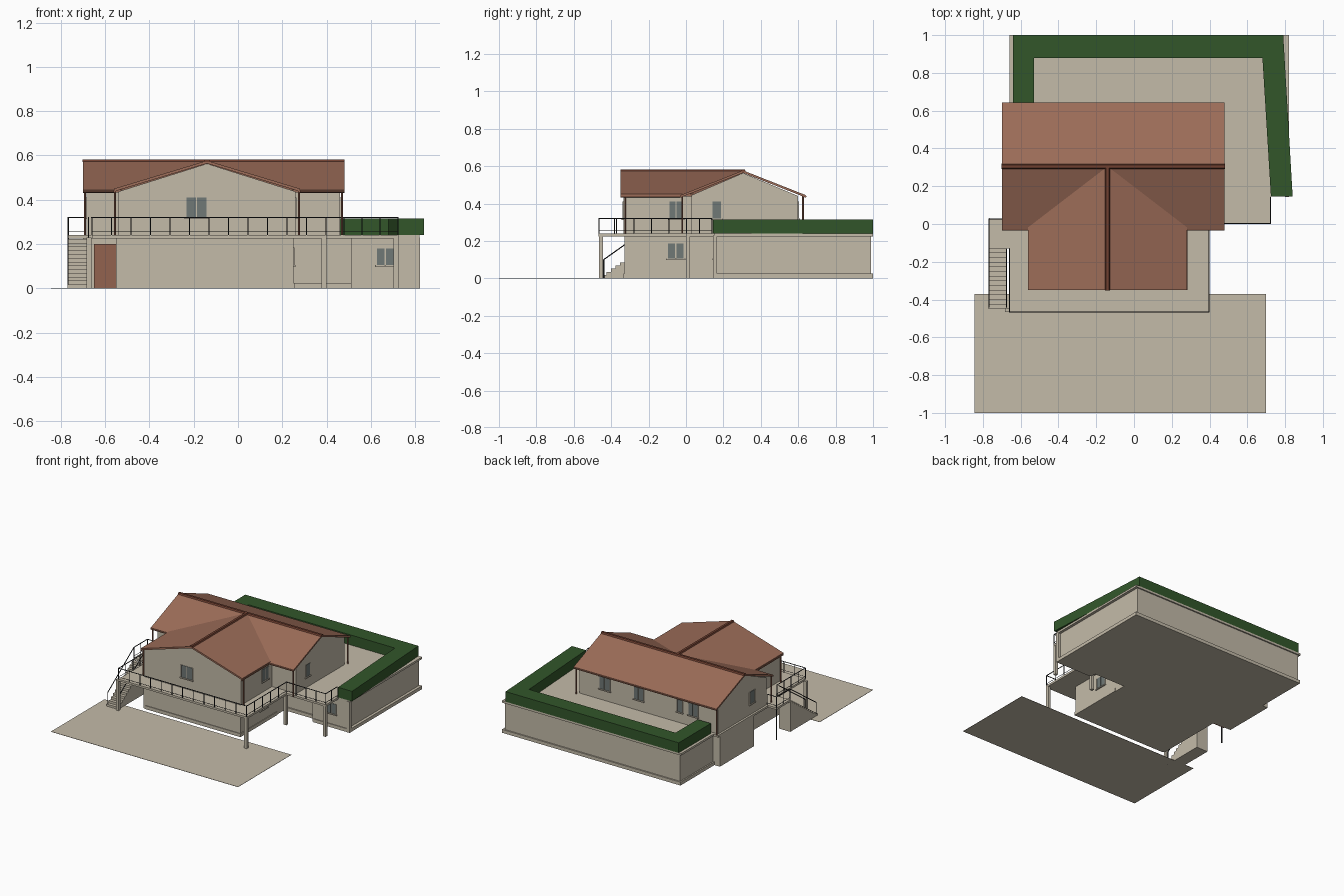
import bpy, bmesh, math
from mathutils import Vector, Matrix

if "Cube" in bpy.data.objects:
    bpy.data.objects.remove(bpy.data.objects["Cube"])

def srgb(r, g, b):
    return [((c / 255 + 0.055) / 1.055) ** 2.4 if c > 10 else c / 3294 for c in (r, g, b)] + [1]

def material(name, rgb):
    m = bpy.data.materials.new(name)
    m.diffuse_color = srgb(*rgb)
    m.use_nodes = True
    m.node_tree.nodes["Principled BSDF"].inputs["Base Color"].default_value = m.diffuse_color
    return m

PLASTER = material("beige plaster", (196, 187, 169))
TILE = material("terracotta tile", (156, 108, 88))
RIDGE = material("dark ridge tile", (112, 64, 48))
HEDGE = material("hedge green", (50, 86, 42))
GLASS = material("window grey", (112, 120, 118))
IRON = material("black iron", (38, 40, 42))
WOOD = material("brown wood", (146, 98, 78))

AXES = {
    'z': lambda a, b, c: (a, b, c),      # profile in x,y
    'x': lambda a, b, c: (c, a, b),      # profile in y,z
    'y': lambda a, b, c: (a, c, b),      # profile in x,z
}

def prism(name, pts, lo, hi, mat, axis='z'):
    """Extrude a flat outline from lo to hi along an axis."""
    bm = bmesh.new()
    f = bm.faces.new([bm.verts.new(AXES[axis](a, b, lo)) for a, b in pts])
    ext = bmesh.ops.extrude_face_region(bm, geom=[f])
    move = Vector(AXES[axis](0, 0, hi - lo))
    bmesh.ops.translate(bm, vec=move, verts=[v for v in ext['geom'] if isinstance(v, bmesh.types.BMVert)])
    bmesh.ops.recalc_face_normals(bm, faces=bm.faces)
    me = bpy.data.meshes.new(name)
    bm.to_mesh(me)
    bm.free()
    me.materials.append(mat)
    ob = bpy.data.objects.new(name, me)
    bpy.context.collection.objects.link(ob)
    return ob

def box(name, x0, x1, y0, y1, z0, z1, mat):
    return prism(name, [(x0, y0), (x1, y0), (x1, y1), (x0, y1)], z0, z1, mat)

def bar(name, p, q, r, mat, sides=6):
    """Thin round bar between two points."""
    p, q = Vector(p), Vector(q)
    bm = bmesh.new()
    bmesh.ops.create_cone(bm, cap_ends=True, segments=sides, radius1=r, radius2=r, depth=(q - p).length)
    rot = (q - p).to_track_quat('Z', 'Y').to_matrix().to_4x4()
    bm.transform(Matrix.Translation((p + q) / 2) @ rot)
    me = bpy.data.meshes.new(name)
    bm.to_mesh(me)
    bm.free()
    me.materials.append(mat)
    ob = bpy.data.objects.new(name, me)
    bpy.context.collection.objects.link(ob)

def window(name, axis, wall, side, a0, a1, z0, z1, panes=2):
    """Panes with a narrow plaster surround on a wall facing along axis x or y."""
    def plate(n, u0, u1, w0, w1, t, mat):
        prism(n, [(u0, w0), (u1, w0), (u1, w1), (u0, w1)], wall - side * 0.002, wall + side * t, mat, axis)
    w = (a1 - a0) / panes
    for i in range(panes):
        plate(name + "_pane", a0 + i * w + 0.003, a0 + (i + 1) * w - 0.003, z0, z1, 0.003, GLASS)
    for u in (a0, a1):
        plate(name + "_jamb", u - 0.003, u + 0.003, z0, z1, 0.005, PLASTER)
    plate(name + "_sill", a0 - 0.006, a1 + 0.006, z0 - 0.008, z0, 0.009, PLASTER)

# forecourt sheet
box("forecourt", -0.845, 0.70, -1, -0.37, 0, 0.002, PLASTER)

# ground floor
FLOOR, UNDER = 0.24, 0.225
ground = [(-0.55, -0.33), (0.25, -0.33), (0.25, 0.2), (0.51, 0.2), (0.51, 0.15), (0.80, 0.15),
          (0.80, 0.99), (-0.645, 0.99), (-0.645, 0.6), (-0.70, 0.6), (-0.70, 0.2), (-0.55, 0.2)]
prism("ground_floor_walls", ground, 0, UNDER, PLASTER)
base = [(0.25, 0.19), (0.52, 0.19), (0.52, 0.145), (0.82, 0.145), (0.82, 1), (-0.655, 1), (-0.655, 0.6), (0.25, 0.6)]
prism("retaining_wall_plinth", base, 0, 0.025, PLASTER)
box("front_plinth", -0.535, 0.255, -0.335, 0.1, 0, 0.025, PLASTER)
slab = [(-0.66, -0.468), (0.40, -0.468), (0.40, 0), (0.725, 0), (0.725, 0.15), (0.82, 0.15), (0.82, 1),
        (-0.66, 1), (-0.66, 0.62), (-0.70, 0.62), (-0.70, 0.03), (-0.77, 0.03), (-0.77, -0.13), (-0.66, -0.13)]
prism("terrace_slab", slab, UNDER, FLOOR, PLASTER)
box("entrance_door", -0.65, -0.55, 0.192, 0.201, 0, 0.2, WOOD)
window("ground_front_window", 'y', 0.15, -1, 0.625, 0.705, 0.105, 0.18)
window("ground_side_window", 'x', 0.25, 1, -0.1, -0.01, 0.105, 0.185)

# terrace columns
for x, y in [(-0.672, -0.455), (0.388, -0.455), (0.388, 0.01), (0.713, 0.01), (0.81, 0.155)]:
    box("terrace_column", x - 0.011, x + 0.011, y - 0.011, y + 0.011, 0, UNDER + 0.005, PLASTER)

# solid stair on the left
N, Y0, Y1 = 13, -0.45, -0.13
run, rise = (Y1 - Y0) / N, FLOOR / (N + 1)
steps = [(Y0, 0)]
for i in range(N):
    steps += [(Y0 + i * run, (i + 1) * rise), (Y0 + (i + 1) * run, (i + 1) * rise)]
steps.append((Y1, 0))
prism("stair", steps, -0.77, -0.675, PLASTER, 'x')
for x in (-0.768, -0.675):
    bar("stair_handrail", (x, -0.44, 0.10), (x, -0.13, 0.32), 0.003, IRON)
    bar("stair_newel", (x, -0.44, 0.0), (x, -0.44, 0.10), 0.003, IRON)
bar("landing_post", (-0.767, 0.027, 0), (-0.767, 0.027, 0.32), 0.004, IRON)

# terrace railings
def railing(path):
    for (xa, ya), (xb, yb) in zip(path, path[1:]):
        n = max(1, round(math.hypot(xb - xa, yb - ya) / 0.089))
        for z in (0.255, 0.32):
            bar("railing_rail", (xa, ya, z), (xb, yb, z), 0.003 if z > 0.3 else 0.0015, IRON)
        for i in range(n + 1):
            x, y = xa + (xb - xa) * i / n, ya + (yb - ya) * i / n
            bar("railing_post", (x, y, FLOOR), (x, y, 0.32), 0.0028, IRON)

railing([(-0.66, -0.13), (-0.66, -0.465), (0.397, -0.465), (0.397, 0.003), (0.722, 0.003), (0.722, 0.14)])
railing([(-0.767, -0.13), (-0.767, 0.027), (-0.69, 0.027)])

# hedge around the back terrace
prism("hedge", [(-0.64, 0.62), (-0.64, 1), (0.79, 1), (0.84, 0.145), (0.725, 0.145), (0.68, 0.88),
                (-0.53, 0.88), (-0.53, 0.62)], FLOOR, 0.315, HEDGE)

# upper floor walls with gables
prism("main_house_walls", [(0.03, FLOOR), (0.6, FLOOR), (0.6, 0.44), (0.305, 0.563), (0.03, 0.445)],
      -0.685, 0.46, PLASTER, 'x')
prism("front_wing_walls", [(-0.54, FLOOR), (0.26, FLOOR), (0.26, 0.437), (-0.14, 0.563), (-0.54, 0.437)],
      -0.335, 0.2, PLASTER, 'y')

# crossing gable roofs
T = 0.013
def roof(name, a0, mid, a1, eave, top, lo, hi, axis):
    pts = [(a0, eave), (mid, top), (a1, eave), (a1, eave - T), (mid, top - T), (a0, eave - T)]
    prism(name, pts, lo, hi, TILE, axis)
    w = 0.014
    prism(name + "_ridge", [(mid - w, top - 0.006), (mid - w * 0.6, top + 0.005), (mid + w * 0.6, top + 0.005),
                            (mid + w, top - 0.006)], lo - 0.001, hi + 0.001, RIDGE, axis)

roof("main_roof", -0.03, 0.305, 0.64, 0.445, 0.577, -0.70, 0.48, 'x')
roof("wing_roof", -0.56, -0.14, 0.28, 0.45, 0.577, -0.35, 0.305, 'y')

# gutters and downpipes
for a, b in [((-0.70, 0.638), (0.48, 0.638)), ((-0.70, -0.028), (-0.56, -0.028)), ((0.28, -0.028), (0.48, -0.028)),
             ((-0.557, -0.35), (-0.557, -0.03)), ((0.277, -0.35), (0.277, -0.03))]:
    bar("gutter", (*a, 0.437), (*b, 0.437), 0.006, WOOD)
for x, y in [(-0.69, 0.625), (0.47, 0.625), (-0.69, -0.02), (0.47, -0.02), (-0.555, -0.325), (0.275, -0.325)]:
    bar("downpipe", (x, y, FLOOR), (x, y, 0.44), 0.005, WOOD)

# upper floor windows
window("wing_front_window", 'y', -0.335, -1, -0.235, -0.14, 0.32, 0.41)
window("wing_side_window", 'x', 0.26, 1, -0.09, -0.015, 0.32, 0.41)
window("right_gable_window", 'x', 0.46, 1, 0.14, 0.19, 0.32, 0.41, 1)
window("left_gable_window", 'x', -0.685, -1, 0.17, 0.23, 0.32, 0.41, 1)
for x, w, n in [(0.25, 0.09, 2), (-0.03, 0.08, 2), (-0.37, 0.045, 1), (-0.48, 0.08, 2)]:
    window("back_window", 'y', 0.6, 1, x - w / 2, x + w / 2, 0.32, 0.41, n)
